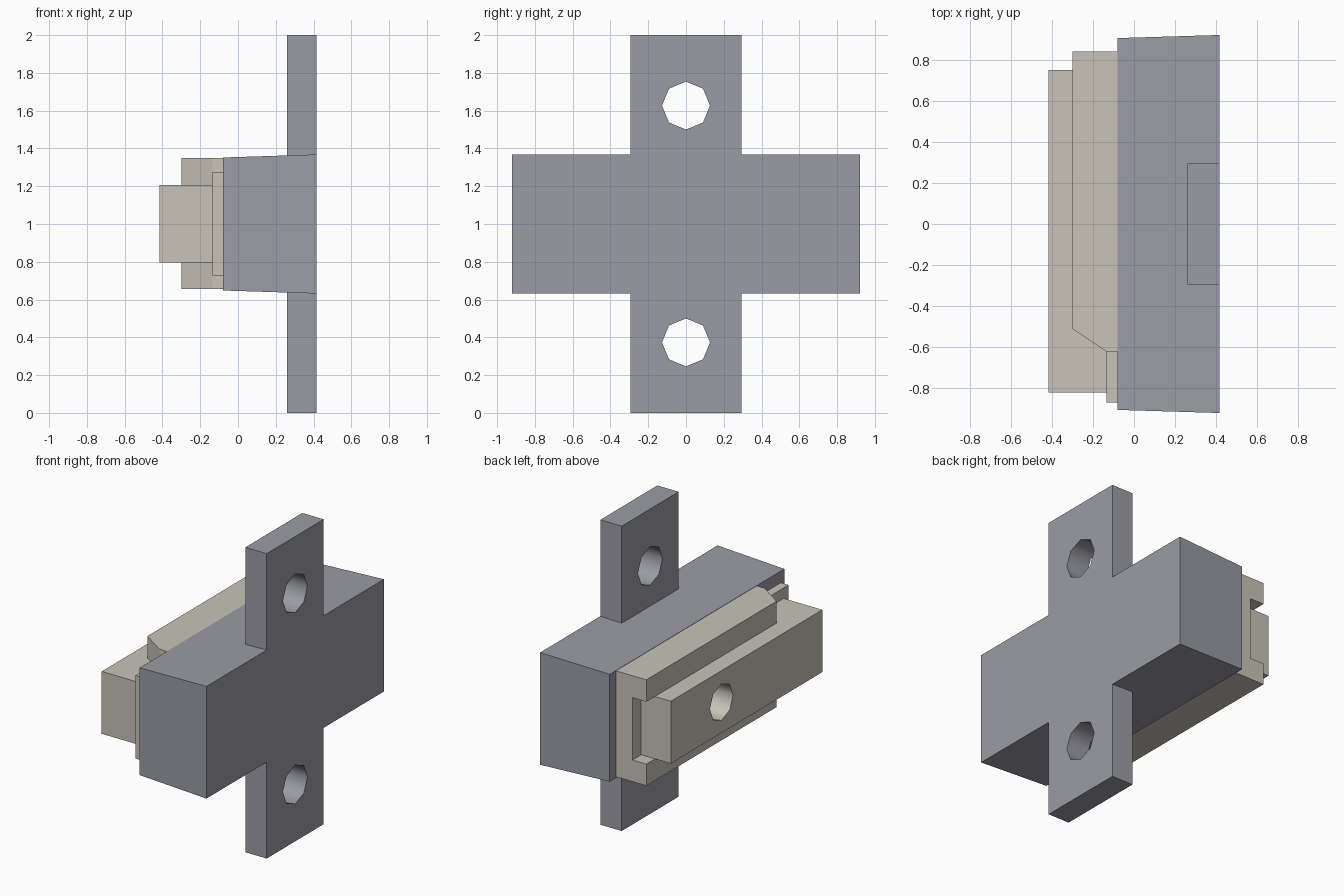
import bpy, bmesh, math
from mathutils import Matrix

if "Cube" in bpy.data.objects:
    bpy.data.objects.remove(bpy.data.objects["Cube"])


def material(name, rgb):
    m = bpy.data.materials.new(name)
    m.diffuse_color = (*rgb, 1)
    m.use_nodes = True
    m.node_tree.nodes["Principled BSDF"].inputs["Base Color"].default_value = m.diffuse_color
    return m


GREY = material("grey_housing", (0.33, 0.33, 0.38))
BEIGE = material("beige_rail", (0.58, 0.55, 0.48))


def make(name, bm, mat):
    bmesh.ops.recalc_face_normals(bm, faces=bm.faces)
    me = bpy.data.meshes.new(name)
    bm.to_mesh(me)
    bm.free()
    me.materials.append(mat)
    ob = bpy.data.objects.new(name, me)
    bpy.context.collection.objects.link(ob)
    return ob


def prism(name, outline, z0, z1, mat):
    """Extrude an XY outline from z0 to z1."""
    bm = bmesh.new()
    face = bm.faces.new([bm.verts.new((x, y, z0)) for x, y in outline])
    ext = bmesh.ops.extrude_face_region(bm, geom=[face])["geom"]
    for v in ext:
        if isinstance(v, bmesh.types.BMVert):
            v.co.z = z1
    return make(name, bm, mat)


def box(name, x, y, z, mat):
    return prism(name, [(x[0], y[0]), (x[1], y[0]), (x[1], y[1]), (x[0], y[1])],
                 z[0], z[1], mat)


def hole_cutter(x0, x1, y, z, r, mat):
    """Eight-sided rod lying along x."""
    bm = bmesh.new()
    bmesh.ops.create_cone(bm, cap_ends=True, segments=8, radius1=r, radius2=r,
                          depth=x1 - x0)
    bm.transform(Matrix.Translation(((x0 + x1) / 2, y, z))
                 @ Matrix.Rotation(math.pi / 2, 4, 'Y'))
    return make("cutter", bm, mat)


def boolean(ob, tool, operation):
    tool.hide_render = True
    mod = ob.modifiers.new("bool", 'BOOLEAN')
    mod.operation, mod.solver, mod.object = operation, 'EXACT', tool
    bpy.context.view_layer.objects.active = ob
    bpy.ops.object.modifier_apply(modifier=mod.name)
    bpy.data.objects.remove(tool)


def smooth_holes(ob):
    bpy.ops.object.select_all(action='DESELECT')
    ob.select_set(True)
    bpy.context.view_layer.objects.active = ob
    bpy.ops.object.shade_smooth_by_angle(angle=math.radians(50))


# Housing: slightly tapered block joined to the mounting strip
housing = box("housing", (-0.08, 0.415), (-0.92, 0.92), (0.632, 1.368), GREY)
for v in housing.data.vertices:
    if v.co.x < 0:
        v.co.y *= 0.905 / 0.92
        v.co.z = 1 + (v.co.z - 1) * 0.352 / 0.368
boolean(housing, box("mounting_strip", (0.26, 0.415), (-0.295, 0.295), (0, 2), GREY),
        'UNION')

# Screw holes in both tabs
for z in (0.373, 1.627):
    boolean(housing, hole_cutter(0.1, 0.6, 0, z, 0.127, GREY), 'DIFFERENCE')
smooth_holes(housing)

# Channel rail with a chamfered end and a slot along its length
rail = prism("channel_rail", [(-0.08, 0.84), (-0.30, 0.84), (-0.30, -0.51),
                              (-0.135, -0.62), (-0.08, -0.62)], 0.655, 1.35, BEIGE)
boolean(rail, box("cutter", (-0.5, -0.20), (-1, 1), (0.797, 1.206), BEIGE), 'DIFFERENCE')

# Thin tongue past the end of the rail
box("end_tongue", (-0.135, -0.08), (-0.87, -0.62), (0.728, 1.275), BEIGE)

# Sliding block in the slot, with a blind hole
block = box("sliding_block", (-0.415, -0.135), (-0.82, 0.75), (0.797, 1.206), BEIGE)
boolean(block, hole_cutter(-0.6, -0.21, 0.225, 1.0, 0.12, BEIGE), 'DIFFERENCE')
smooth_holes(block)
